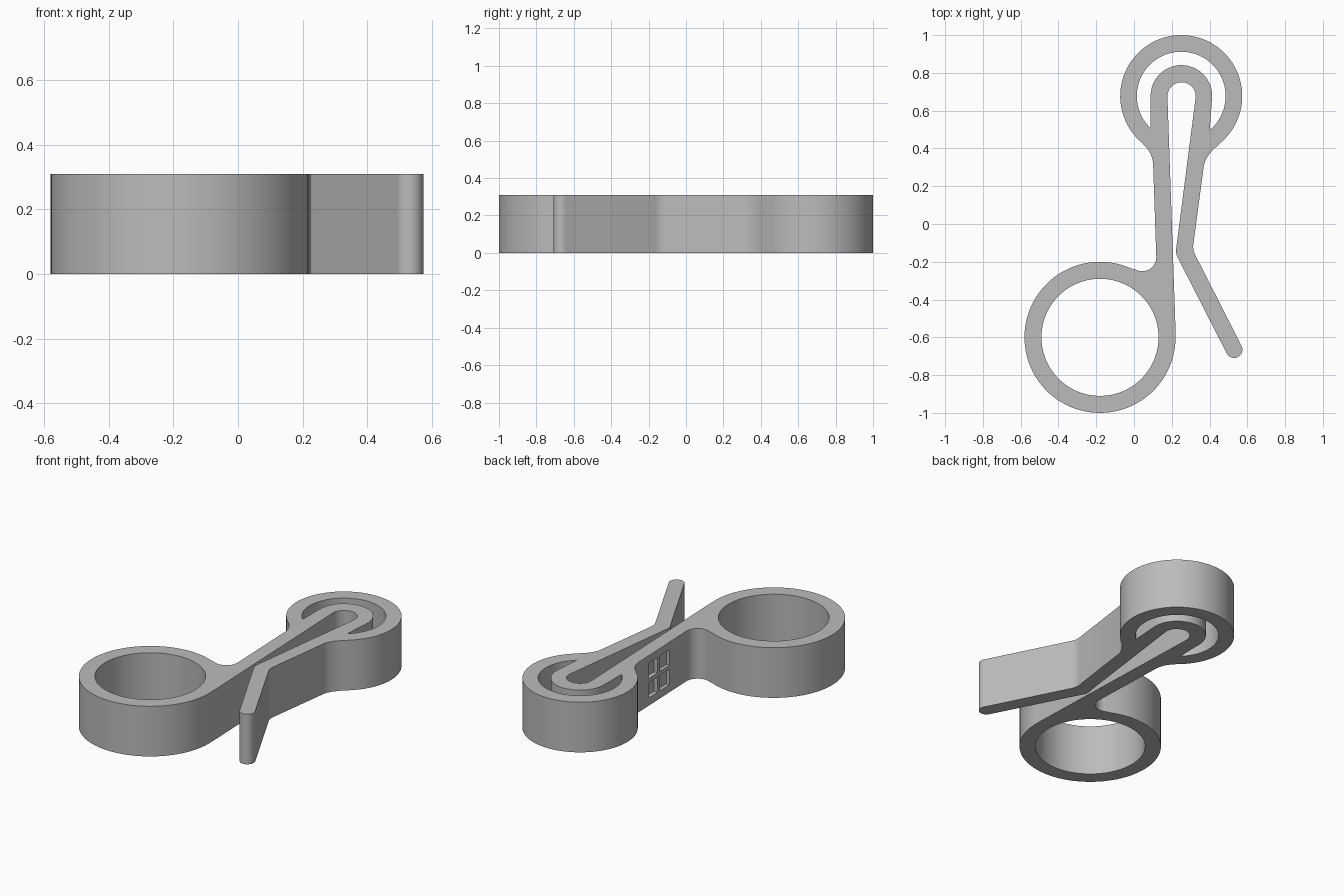
import bpy, math
from mathutils import Vector

if "Cube" in bpy.data.objects:
    bpy.data.objects.remove(bpy.data.objects["Cube"])

H = 0.31  # body height

grey = bpy.data.materials.new("plain grey")
grey.diffuse_color = (0.5, 0.5, 0.5, 1)
grey.use_nodes = True
grey.node_tree.nodes["Principled BSDF"].inputs["Base Color"].default_value = grey.diffuse_color


def arc(cx, cy, r, a0, a1):
    """Points on an arc, angles in degrees."""
    n = max(4, int(abs(a1 - a0) / 4))
    angles = [math.radians(a0 + (a1 - a0) * i / n) for i in range(n + 1)]
    return [(cx + r * math.cos(a), cy + r * math.sin(a)) for a in angles]


def bend(p0, p1, p2, n=10):
    """Soft corner from p0 to p2, pulled towards p1."""
    p0, p1, p2 = Vector(p0), Vector(p1), Vector(p2)
    ts = [i / n for i in range(n + 1)]
    return [tuple(p0 * (1 - t) ** 2 + p1 * 2 * t * (1 - t) + p2 * t * t) for t in ts]


# Outer outline: finger ring, straight arm, U spring, bent lever, spring ring
outline = (
    [(0.22, -0.56)]
    + arc(0.252, 0.675, 0.075, 180, 0)
    + bend((0.224, -0.125), (0.217, -0.155), (0.235, -0.185))
    + arc(0.53, -0.665, 0.044, 207, 387)
    + bend((0.325, -0.165), (0.311, -0.14), (0.314, -0.11))
    + bend((0.37, 0.31), (0.383, 0.368), (0.449, 0.42))
    + arc(0.25, 0.677, 0.323, -52, 230)[1:]
    + bend((0.042, 0.428), (0.095, 0.383), (0.101, 0.32))[1:]
    + arc(0.043, -0.175, 0.075, 0, -118)
    + arc(-0.18, -0.6, 0.40, 62, 364)[1:]
)
finger_hole = arc(-0.18, -0.6, 0.31, 0, 360)[:-1]
# Slot between the spring ring and the U spring
spring_slot = arc(0.25, 0.677, 0.235, -50, 226) + arc(0.251, 0.678, 0.163, 180, 0)

curve = bpy.data.curves.new("clip_body", "CURVE")
curve.dimensions = "2D"
curve.fill_mode = "BOTH"
curve.extrude = H / 2
for loop in (outline, finger_hole, spring_slot):
    spline = curve.splines.new("POLY")
    spline.points.add(len(loop) - 1)
    for point, (x, y) in zip(spline.points, loop):
        point.co = (x, y, 0, 1)
    spline.use_cyclic_u = True

body = bpy.data.objects.new("clip_body", curve)
bpy.context.collection.objects.link(body)
body.location.z = H / 2
bpy.context.view_layer.objects.active = body
body.select_set(True)
bpy.ops.object.convert(target="MESH")
body = bpy.context.object
bpy.ops.object.mode_set(mode="EDIT")
bpy.ops.mesh.select_all(action="SELECT")
bpy.ops.mesh.remove_doubles(threshold=0.0005)
bpy.ops.mesh.normals_make_consistent(inside=False)
bpy.ops.object.mode_set(mode="OBJECT")
body.data.materials.clear()
body.data.materials.append(grey)

# Four shallow square pockets in the outer face of the straight arm
for y in (0.05, 0.17):
    for z in (0.095, 0.215):
        bpy.ops.mesh.primitive_cube_add(size=1, location=(0.087, y, z))
        cutter = bpy.context.object
        cutter.name = "pocket_cutter"
        cutter.scale = (0.09, 0.095, 0.095)
        cutter.data.materials.append(grey)
        cutter.hide_render = True
        cutter.hide_set(True)
        cut = body.modifiers.new("pocket", "BOOLEAN")
        cut.operation = "DIFFERENCE"
        cut.solver = "EXACT"
        cut.object = cutter

bpy.ops.object.select_all(action="DESELECT")
bpy.context.view_layer.objects.active = body
body.select_set(True)
for name in [m.name for m in body.modifiers]:
    bpy.ops.object.modifier_apply(modifier=name)
for helper in [o for o in bpy.data.objects if o.name.startswith("pocket_cutter")]:
    bpy.data.objects.remove(helper)
bpy.ops.object.shade_smooth_by_angle(angle=math.radians(30))
